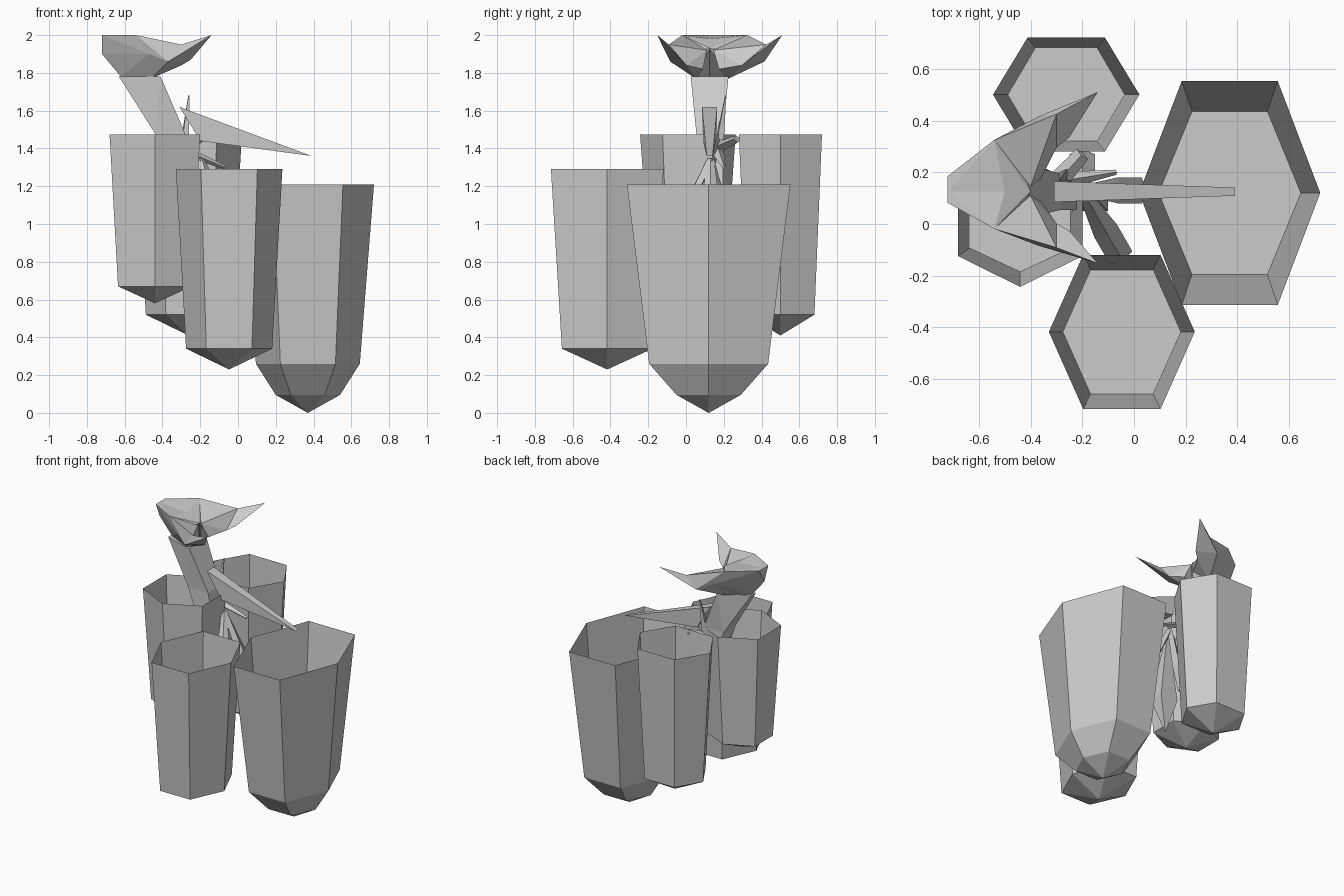
import bpy
import bmesh
from mathutils import Vector

default = bpy.data.objects.get("Cube")
if default:
    bpy.data.objects.remove(default)

grey = bpy.data.materials.new("plain grey")
grey.use_nodes = True
colour = (0.6, 0.6, 0.6, 1)
grey.diffuse_color = colour
grey.node_tree.nodes["Principled BSDF"].inputs["Base Color"].default_value = colour


def finish(name, bm):
    mesh = bpy.data.meshes.new(name)
    bm.to_mesh(mesh)
    bm.free()
    mesh.materials.append(grey)
    obj = bpy.data.objects.new(name, mesh)
    bpy.context.scene.collection.objects.link(obj)
    return obj


def hexagon(bm, centre, half_width, half_depth, z, turned):
    """Six-sided ring with two points on its long axis."""
    outline = [(1, 0), (.53, 1), (-.53, 1), (-1, 0), (-.53, -1), (.53, -1)]
    if turned:
        outline = [(-v, u * 1.0) for u, v in outline]
    cx, cy = centre
    return [bm.verts.new((cx + u * half_width, cy + v * half_depth, z))
            for u, v in outline]


def pitcher(name, centre, rings, tip, turned=False):
    """Open cup: rings run from rim to floor and below, closed by a tip."""
    bm = bmesh.new()
    loops = [hexagon(bm, centre, *ring, turned) for ring in rings]
    for upper, lower in zip(loops, loops[1:]):
        for i in range(len(upper)):
            j = (i + 1) % len(upper)
            bm.faces.new((upper[j], upper[i], lower[i], lower[j]))
    point = bm.verts.new((*centre, tip))
    last = loops[-1]
    for i in range(len(last)):
        bm.faces.new((last[(i + 1) % len(last)], last[i], point))
    # flat floor inside, level with the second ring
    bm.faces.new(loops[1])
    finish(name, bm)


def hull(name, points):
    """Faceted solid stretched around a few points."""
    bm = bmesh.new()
    for p in points:
        bm.verts.new(p)
    result = bmesh.ops.convex_hull(bm, input=bm.verts)
    loose = [g for g in result["geom_interior"] if isinstance(g, bmesh.types.BMVert)]
    bmesh.ops.delete(bm, geom=loose, context="VERTS")
    bmesh.ops.recalc_face_normals(bm, faces=bm.faces)
    return finish(name, bm)


def limb(name, path):
    """Four-sided tapering limb; each stop is a position and two half sizes."""
    bm = bmesh.new()
    loops = []
    for place, across, high in path:
        c = Vector(place)
        nxt = Vector(path[-1][0]) - Vector(path[0][0])
        side = Vector((-nxt.y, nxt.x, 0))
        side = side.normalized() if side.length > .01 else Vector((0, 1, 0))
        up = nxt.cross(side).normalized()
        loops.append([bm.verts.new(c + o) for o in
                      (side * across, up * high, -side * across, -up * high)])
    for a, b in zip(loops, loops[1:]):
        for i in range(len(a)):
            j = (i + 1) % len(a)
            bm.faces.new((a[i], a[j], b[j], b[i]))
    bm.faces.new(loops[0])
    bm.faces.new(loops[-1])
    bmesh.ops.recalc_face_normals(bm, faces=bm.faces)
    finish(name, bm)


# Four hanging cups
pitcher("large_cup", (.37, .12),
        [(.35, .433, 1.21), (.275, .315, .26), (.17, .17, .095)], 0)
pitcher("front_cup", (-.047, -.417), [(.282, .298, 1.29), (.228, .24, .34)], .23)
pitcher("back_cup", (-.262, .5), [(.283, .22, 1.475), (.226, .18, .52)], .41)
pitcher("side_cup", (-.44, .01), [(.24, .253, 1.475), (.195, .195, .67)], .58, True)

# Stem leaning back up to the hood
mid = .125
stem = []
for z, left, right, half in ((1.2, -.34, -.22, .07), (1.48, -.44, -.28, .07)):
    stem += [(x, mid + s * half, z) for x in (left, right) for s in (-1, 1)]
hull("lower_stem", stem)
upper = stem[4:]
for z, left, right, half in ((1.78, -.63, -.41, .1),):
    upper += [(left, mid + s * half * .3, z) for s in (-1, 1)]
    upper += [(right, mid + s * half, z) for s in (-1, 1)]
hull("upper_stem", upper)

# Hood with a back lobe and two upswept wings
for name, s, reach in (("left", 1, 1), ("right", -1, .72)):
    def at(x, y, z):
        return (x, mid + s * y * reach, z)
    inner = [at(-.4, 0, 1.93), at(-.46, .1, 1.77), at(-.62, 0, 1.78)]
    rim = [at(-.54, .2, 2), at(-.47, .22, 1.9)]
    hull(name + "_hood_lobe", inner + rim + [
        at(-.72, 0, 1.9), at(-.72, .06, 2), at(-.72, 0, 2), at(-.5, 0, 1.98)])
    shoulder = [at(-.37, .29, 1.86), at(-.3, .17, 1.84), at(-.3, .3, 1.95)]
    hull(name + "_hood_wing", rim + shoulder + [
        at(-.4, .02, 1.92), at(-.46, .1, 1.77), at(-.36, .05, 1.82)])
    hull(name + "_wing_tip", shoulder + [at(-.25, .21, 1.87), at(-.14, .385, 2)])

# Long flat thorn reaching over the large cup
hull("long_thorn", [(x, mid + s * w, z) for s in (-1, 1) for x, w, z in
                    ((-.31, .04, 1.62), (-.2, .035, 1.44), (.39, .016, 1.36))])

# Tendrils spreading down behind the cups
knot = (-.2, .13, 1.34)
for name, foot in (("front", (-.05, -.13, .8)), ("large", (.03, .13, .9)),
                   ("back", (-.2, .27, .8))):
    middle = Vector(knot).lerp(Vector(foot), .6)
    limb(name + "_tendril", [(knot, .02, .02), (middle, .05, .02), (foot, .05, .02)])
hull("root", [(-.17, .12, .55), (-.24, .16, .8), (-.1, .16, .8),
              (-.1, .05, .8), (-.24, .05, .8), (-.18, .13, 1.34)])

# Small shoots by the knot
limb("upper_shoot", [((-.28, .18, 1.45), .025, .025), ((-.26, .21, 1.68), .004, .004)])
limb("back_shoot", [((-.3, .16, 1.4), .04, .03), ((-.2, .27, 1.45), .03, .02)])
limb("side_shoot", [((-.32, .16, 1.4), .04, .03), ((-.07, .2, 1.3), .01, .01)])
